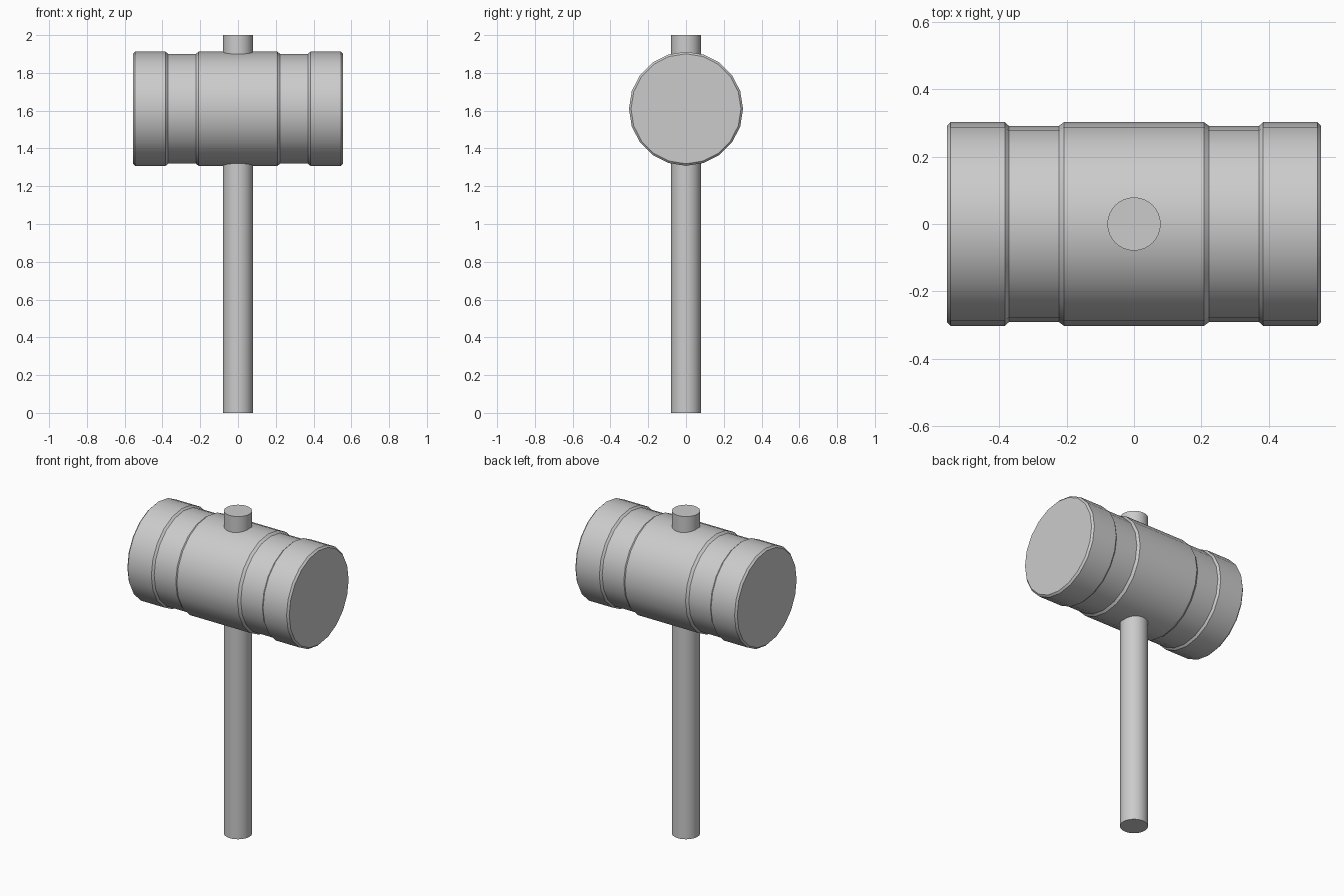
import bpy, bmesh
from math import pi, cos, sin, radians

if "Cube" in bpy.data.objects:
    bpy.data.objects.remove(bpy.data.objects["Cube"])


def lathe(name, profile, sides, axis):
    """Solid of revolution: profile is (position along axis, radius)."""
    bm = bmesh.new()
    rings = []
    for p, r in profile:
        ring = []
        for i in range(sides):
            a = 2 * pi * i / sides
            u, v = r * cos(a), r * sin(a)
            ring.append(bm.verts.new((p, u, 1.61 + v) if axis == 'X' else (u, v, p)))
        rings.append(ring)
    for lo, hi in zip(rings, rings[1:]):
        for i in range(sides):
            j = (i + 1) % sides
            bm.faces.new((lo[i], lo[j], hi[j], hi[i]))
    bm.faces.new(rings[0])
    bm.faces.new(rings[-1])
    bmesh.ops.recalc_face_normals(bm, faces=bm.faces[:])
    mesh = bpy.data.meshes.new(name)
    bm.to_mesh(mesh)
    bm.free()
    obj = bpy.data.objects.new(name, mesh)
    bpy.context.collection.objects.link(obj)
    bpy.ops.object.select_all(action='DESELECT')
    obj.select_set(True)
    bpy.context.view_layer.objects.active = obj
    bpy.ops.object.shade_smooth_by_angle(angle=radians(30))
    return obj


# Barrel head: raised centre, recessed grooves, raised bevelled end bands
half = [(0.208, 0.302), (0.223, 0.291), (0.371, 0.291),
        (0.383, 0.302), (0.544, 0.302), (0.555, 0.291)]
profile = [(-x, r) for x, r in reversed(half)] + half
lathe("mallet_head", profile, 20, 'X')

# Round handle running right through the head
lathe("handle", [(0, 0.079), (2, 0.079)], 32, 'Z')
